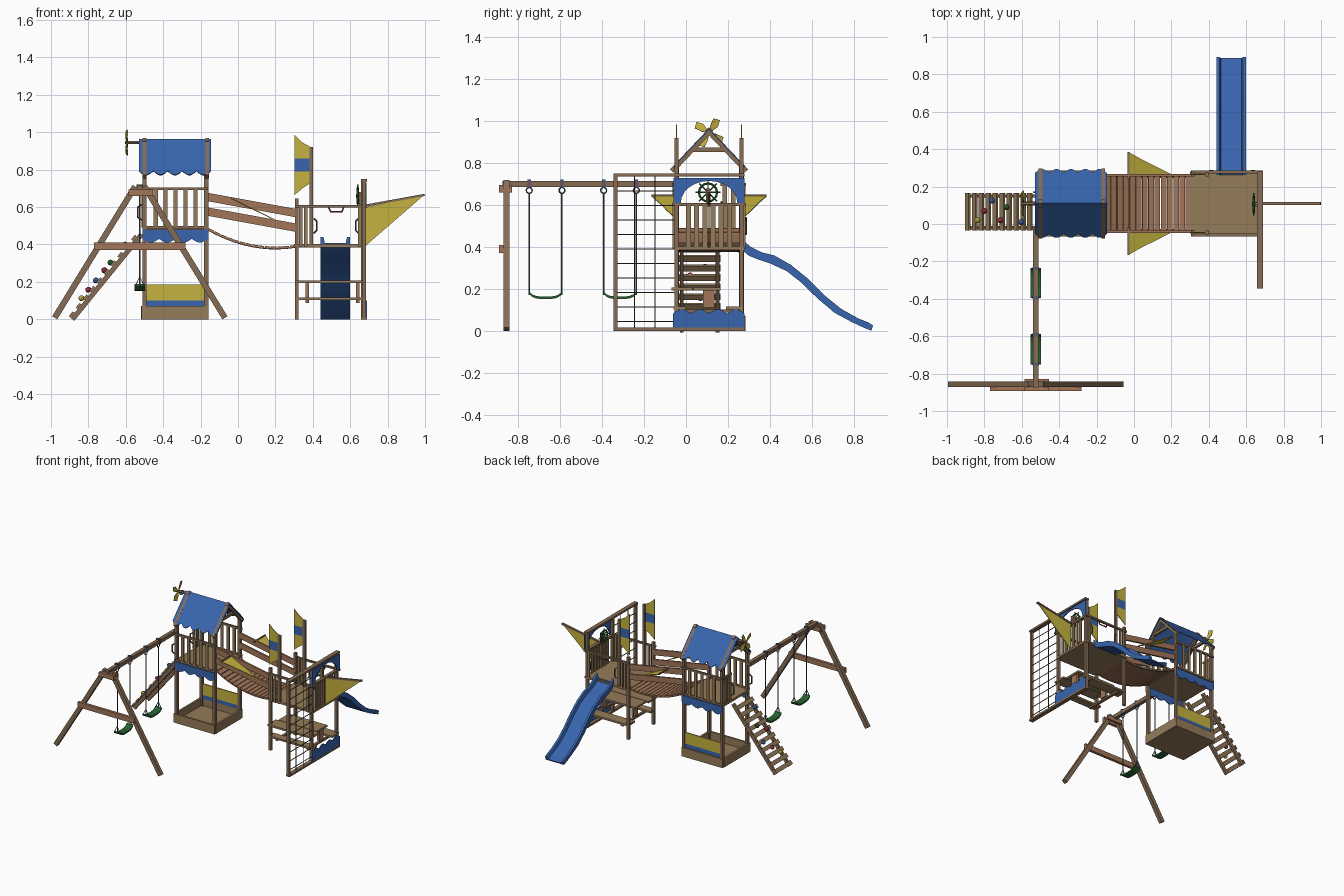
import bpy, bmesh
from math import sin, cos, pi
from mathutils import Vector as V

if "Cube" in bpy.data.objects:
    bpy.data.objects.remove(bpy.data.objects["Cube"])


def mat(name, c):
    m = bpy.data.materials.new(name)
    m.diffuse_color = (*c, 1)
    m.use_nodes = True
    m.node_tree.nodes["Principled BSDF"].inputs["Base Color"].default_value = m.diffuse_color
    return m


WOOD = mat("wood", (0.24, 0.15, 0.09))
TAN = mat("tan_wood", (0.30, 0.20, 0.10))
RED_WOOD = mat("red_wood", (0.36, 0.18, 0.10))
BLUE = mat("blue", (0.04, 0.13, 0.42))
YELLOW = mat("yellow", (0.56, 0.45, 0.05))
GREEN = mat("green", (0.02, 0.12, 0.03))
RED = mat("red", (0.35, 0.03, 0.06))
ROPE = mat("rope", (0.10, 0.08, 0.05))
CHAIN = mat("chain", (0.10, 0.10, 0.15))
X, Y, Z = V((1, 0, 0)), V((0, 1, 0)), V((0, 0, 1))


def mesh_obj(name, verts, faces, m):
    me = bpy.data.meshes.new(name)
    bm = bmesh.new()
    vs = [bm.verts.new(v) for v in verts]
    for f in faces:
        bm.faces.new([vs[i] for i in f])
    bmesh.ops.recalc_face_normals(bm, faces=bm.faces)
    bm.to_mesh(me)
    bm.free()
    me.materials.append(m)
    o = bpy.data.objects.new(name, me)
    bpy.context.collection.objects.link(o)
    return o


def panel(name, pts, origin, u, v, thick, m):
    """Flat outline in the u/v plane, given a thickness."""
    u, v, o = V(u), V(v), V(origin)
    n = u.cross(v).normalized() * thick / 2
    k = len(pts)
    base = [o + u * a + v * b for a, b in pts]
    faces = [range(k), range(k, 2 * k)] + [(i, (i + 1) % k, (i + 1) % k + k, i + k) for i in range(k)]
    return mesh_obj(name, [p - n for p in base] + [p + n for p in base], faces, m)


def box(name, x0, x1, y0, y1, z0, z1, m=WOOD):
    return panel(name, [(x0, y0), (x1, y0), (x1, y1), (x0, y1)], (0, 0, (z0 + z1) / 2), X, Y, z1 - z0, m)


def beam(name, p, q, w, h, side=Y, m=WOOD):
    """Bar from p to q: w wide along side, h thick."""
    p, q = V(p), V(q)
    d = q - p
    s = V(side).normalized()
    return panel(name, [(0, -w / 2), (1, -w / 2), (1, w / 2), (0, w / 2)], p, d, s, h, m)


def rope(name, pts, r=0.003, m=ROPE, cyclic=False):
    cu = bpy.data.curves.new(name, 'CURVE')
    cu.dimensions = '3D'
    cu.bevel_depth, cu.bevel_resolution, cu.use_fill_caps = r, 1, True
    s = cu.splines.new('POLY')
    s.points.add(len(pts) - 1)
    for sp, p in zip(s.points, pts):
        sp.co = (*p, 1)
    s.use_cyclic_u = cyclic
    cu.materials.append(m)
    o = bpy.data.objects.new(name, cu)
    bpy.context.collection.objects.link(o)
    o.select_set(True)
    return o


def ring(name, c, R, r, u, v, m):
    rope(name, [V(c) + u * R * cos(i * pi / 8) + v * R * sin(i * pi / 8) for i in range(16)], r, m, True)


def scallops(a0, a1, top, mid, low, n):
    """Band outline whose lower edge is n hanging lobes."""
    w = (a1 - a0) / n
    return [(a0, top), (a1, top)] + [(a1 - w * (i + t / 5), mid + (low - mid) * sin(pi * t / 5))
                                     for i in range(n) for t in range(5)] + [(a0, mid)]


# Roofed tower: posts, sandbox, deck
FRONT, BACK = -0.045, 0.265
for x in (-0.50, -0.17):
    for y in (FRONT, BACK):
        box("tower_post", x - .011, x + .011, y - .011, y + .011, 0, 0.79)
box("sandbox_floor", -0.51, -0.16, -0.05, 0.27, 0, 0.012, TAN)
for y in (FRONT - .01, BACK + .01):
    box("sandbox_side", -0.515, -0.16, y - .008, y + .008, 0, 0.07, TAN)
for x in (-0.51, -0.165):
    box("sandbox_end", x - .008, x + .008, -0.05, 0.27, 0, 0.07, TAN)
box("sandbox_back_blue", -0.49, -0.18, 0.26, 0.27, 0.07, 0.10, BLUE)
box("sandbox_back_yellow", -0.495, -0.175, 0.26, 0.27, 0.10, 0.187, YELLOW)
box("tower_deck", -0.51, -0.16, -0.05, 0.27, 0.472, 0.49, TAN)
for y in (FRONT - .014, BACK + .014):
    panel("deck_skirt", scallops(-0.51, -0.16, 0.48, 0.43, 0.41, 4), (0, y, 0), X, Z, 0.006, BLUE)
    box("tower_rail", -0.51, -0.16, y - .007, y + .007, 0.69, 0.705)
    box("tower_rail_low", -0.51, -0.16, y - .005, y + .005, 0.485, 0.50)
    for i in range(5):
        x = -0.44 + i * 0.053
        box("tower_slat", x - .011, x + .011, y - .005, y + .005, 0.49, 0.70, TAN)
for y in (0.185, 0.225):
    box("tower_side_slat", -0.515, -0.505, y - .011, y + .011, 0.49, 0.70, TAN)
box("tower_side_rail", -0.517, -0.503, 0.165, 0.265, 0.69, 0.705)

# Roof
for s in (-1, 1):
    d = V((0, s * 0.18, -0.19))
    d.normalize()
    panel("roof_panel", scallops(-0.53, -0.145, 0, 0.235, 0.265, 5), (0, 0.11, 0.963), X, d, 0.005, BLUE)
    for x in (-0.50, -0.165):
        beam("roof_rafter", V((x, 0.11 - s * .012, 0.962)), V((x, 0.11 + s * 0.178, 0.762)), 0.02, 0.024, X)
for x in (-0.50, -0.165):
    box("roof_tie", x - .008, x + .008, 0.03, 0.19, 0.853, 0.875)
    
# Pinwheel
rope("pinwheel_axle", [(-0.605, 0.11, 0.945), (-0.49, 0.11, 0.945)], 0.01, WOOD)
for k in range(4):
    a = pi * (0.33 + k / 2)
    u, v = V((0, cos(a), sin(a))), V((0.25, -sin(a), cos(a)))
    panel("pinwheel_blade", [(0, 0), (.045, -.022), (.078, -.014), (.07, .016), (.03, .012)],
          (-0.595, 0.11, 0.945), u, v, 0.005, YELLOW)

# Climbing ramp with holds
r0, r1 = V((-0.885, 0, 0)), V((-0.515, 0, 0.455))
rd = (r1 - r0).normalized()
rn = V((-rd.z, 0, rd.x))
for y in (-0.02, 0.15):
    beam("ramp_stringer", r0 + Y * y, r1 + Y * y, 0.018, 0.026)
for i in range(10):
    c = r0.lerp(r1, 0.03 + i * 0.1) + rn * 0.02
    beam("ramp_slat", c - rd * .016, c + rd * .016, 0.20, 0.012, Y, TAN).location.y = 0.065
for t, y, m in ((.2, .02, YELLOW), (.3, .07, RED), (.41, .125, BLUE), (.53, .02, RED), (.62, .09, GREEN), (.83, .01, BLUE)):
    c = r0.lerp(r1, t) + rn * 0.034 + Y * y
    bm = bmesh.new()
    bmesh.ops.create_icosphere(bm, subdivisions=2, radius=0.016)
    me = bpy.data.meshes.new("climbing_hold")
    bm.to_mesh(me)
    bm.free()
    me.materials.append(m)
    o = bpy.data.objects.new("climbing_hold", me)
    o.location = c
    bpy.context.collection.objects.link(o)

# Swing frame
SX = -0.525
box("swing_beam", SX - .014, SX + .014, -0.875, -0.03, 0.685, 0.715)
for s in (-1, 1):
    beam("swing_leg", (SX + s * 0.455, -0.857, 0.008), (SX + s * 0.025, -0.857, 0.71), 0.028, 0.032)
box("swing_cross_brace", -0.77, -0.28, -0.893, -0.871, 0.37, 0.41, RED_WOOD)
box("swing_top_plate", -0.585, -0.455, -0.893, -0.871, 0.66, 0.695, RED_WOOD)
box("swing_top_plate_inner", -0.585, -0.455, -0.845, -0.83, 0.66, 0.695, RED_WOOD)
for yc in (-0.67, -0.315):
    ts = [-1 + i / 5 for i in range(11)]
    prof = [(t * .08, .152 + .024 * t ** 4) for t in ts]
    prof += [(a, b + .012) for a, b in reversed(prof)]
    panel("swing_seat", prof, (SX, yc, 0), Y, Z, 0.055, GREEN)
    for s in (-1, 1):
        y = yc + s * 0.078
        rope("swing_chain", [(SX, y, 0.175), (SX, y, 0.66)], 0.004, CHAIN)
        ring("swing_hook", (SX, y, 0.67), 0.014, 0.004, Y, Z, CHAIN)
        box("swing_bracket", SX - .017, SX + .017, y - .008, y + .008, 0.682, 0.722, CHAIN)
        rope("seat_bridle", [(SX - .026, y, .172), (SX, y, .23), (SX + .026, y, .172)], .003, CHAIN)


# Sagging bridge
def sag(x):
    return 0.383 + 0.1 * ((0.2 - x) / 0.36) ** 2


for i in range(14):
    a, b = -0.158 + i * 0.0335, -0.129 + i * 0.0335
    beam("bridge_plank", (a, 0.11, sag(a)), (b, 0.11, sag(b)), 0.29, 0.012, Y, RED_WOOD)
for s in (-1, 1):
    y = 0.11 + s * 0.15
    for z in (0.655, 0.577):
        beam("bridge_rail", (-0.17, y, z), (0.315, y, z - 0.088), 0.014, 0.044, Y, RED_WOOD)
    rope("bridge_rope", [(-0.16 + i * .047, 0.11 + s * .14, sag(-0.16 + i * .047) - .006) for i in range(11)], 0.004)
    # Side wings on the bridge
    panel("bridge_wing", [(0, 0), (.12, 0), (.075, .35), (.045, .62), (0, 1)], (-0.03, 0.11 + s * .155, 0.643),
          Y * s, (0.23, 0, -0.113), 0.005, YELLOW)
    beam("wing_spar", (-0.03, y - s * .02, 0.645), (-0.03, y + s * 0.125, 0.645), 0.01, 0.01, X)

# Ship tower: posts, deck, rails, flags
box("ship_deck", 0.30, 0.685, -0.05, 0.28, 0.385, 0.402, TAN)
for s, y in ((-1, FRONT), (1, BACK)):
    box("ship_post", 0.304, 0.324, y - .01, y + .01, 0, 0.645)
    box("ship_bow_post", 0.658, 0.68, y - .01, y + .01, 0, 0.74)
    box("flag_pole", 0.383, 0.402, y - .01, y + .01, 0.385, 0.92)
    o = y + s * .014
    box("ship_rail", 0.305, 0.69, o - .008, o + .008, 0.597, 0.61)
    for x in (0.335, 0.362, 0.65):
        box("ship_slat", x - .009, x + .009, o - .005, o + .005, 0.39, 0.60, TAN)
    panel("flag_top", [(.39, .92), (.345, .945), (.303, .985), (.303, .86), (.39, .86)], (0, y, 0), X, Z, .006, YELLOW)
    panel("flag_band", [(.303, .79), (.39, .79), (.39, .86), (.303, .86)], (0, y, 0), X, Z, .006, BLUE)
    panel("flag_bottom", [(.39, .79), (.303, .79), (.303, .665), (.345, .70), (.39, .73)], (0, y, 0), X, Z, .006, YELLOW)
for x in (0.405, 0.645):
    s = 1 if x < 0.5 else -1
    rope("grab_handle", [(x, 0.285, .46), (x + s * .015, 0.285, .475), (x + s * .015, 0.285, .525), (x, 0.285, .54)], .005)
for y in (-0.05, 0.17):
    rope("ramp_handle", [(-.512, y, .53), (-.535, y, .545), (-.535, y, .60), (-.512, y, .615)], .005)
rope("slide_handle", [(.485, .279, .598), (.495, .279, .575), (.555, .279, .575), (.565, .279, .598)], .005, RED)

# Bow: slats, arch, wheel, sail
for i in range(6):
    y = 0.012 + i * 0.039
    box("bow_slat", 0.668, 0.678, y - .012, y + .012, 0.39, 0.60, TAN)
box("bow_rail", 0.66, 0.685, -0.055, 0.275, 0.595, 0.61)
arch = [(-.06, .61), (-.06, .728), (.28, .728), (.28, .61)]
arch += [(.11 + .135 * cos(i * pi / 12), .61 + .105 * sin(i * pi / 12)) for i in range(13)]
panel("bow_arch", arch, (0.684, 0, 0), Y, Z, 0.008, BLUE)
wc = V((0.64, 0.105, 0.66))
ring("ship_wheel_rim", wc, 0.043, 0.006, Y, Z, GREEN)
for k in range(4):
    d = V((0, cos(k * pi / 4), sin(k * pi / 4))) * 0.06
    rope("ship_wheel_spoke", [wc - d, wc + d], 0.004, GREEN)
rope("ship_wheel_axle", [(0.632, .105, .66), (.655, .105, .66)], 0.012, WOOD)
box("ship_wheel_stand", 0.648, 0.668, 0.095, 0.115, 0.60, 0.68)
panel("bow_sail", [(.685, .60), (.99, .66), (.685, .395)], (0, 0.11, 0), X, Z, 0.006, YELLOW)
beam("bowsprit", (0.64, 0.11, 0.60), (0.998, 0.11, 0.665), 0.016, 0.012)

# Climbing net
box("net_top_beam", 0.658, 0.69, -0.345, 0.28, 0.735, 0.75)
box("net_foot_beam", 0.658, 0.69, -0.345, 0.28, 0, 0.015)
box("net_post", 0.665, 0.685, -0.345, -0.327, 0, 0.745)
for y in (-0.245, -0.148):
    rope("net_rope_upright", [(.675, y, .01), (.675, y, .74)])
for i in range(10):
    rope("net_rope_cross", [(.675, -.335, .045 + i * .069), (.675, -.05, .045 + i * .069)])

# Counter, bench and lower panel under the ship deck
box("counter_top", 0.305, 0.685, -0.068, 0.03, 0.193, 0.207, TAN)
box("counter_top", 0.325, 0.66, 0.035, 0.165, 0.193, 0.207, TAN)
box("table_pedestal", 0.36, 0.38, 0.08, 0.135, 0.11, 0.193, RED_WOOD)
box("table_pedestal", 0.63, 0.65, 0.08, 0.135, 0.11, 0.193, RED_WOOD)
for y0, y1 in ((-0.06, 0.0), (0.19, 0.275)):
    box("bench", 0.31, 0.685, y0, y1, 0.102, 0.116, TAN)
for x in (0.37, 0.64):
    box("bench_support", x - .01, x + .01, -0.05, 0.27, 0.088, 0.102)
panel("bow_skirt", scallops(-.062, .28, .015, .082, .102, 4), (0.686, 0, 0), Y, Z, 0.006, BLUE)

# Slide: trough section swept along its path
tops = [(.262, .44), (.31, .40), (.36, .375), (.42, .36), (.5, .315), (.58, .25), (.66, .17), (.74, .105), (.82, .06), (.87, .04), (.892, .026)]
lows = [(.262, .39), (.30, .358), (.34, .342), (.40, .322), (.48, .285), (.55, .23), (.63, .152), (.71, .085), (.79, .042), (.85, .014), (.885, 0)]
verts, faces = [], []
for (ty, tz), (by, bz) in zip(tops, lows):
    fy, fz = by + (ty - by) * .35, bz + (tz - bz) * .35
    for x, y, z in ((.44, ty, tz), (.457, ty, tz), (.464, fy, fz), (.576, fy, fz), (.583, ty, tz), (.60, ty, tz), (.60, by, bz), (.44, by, bz)):
        verts.append((x, y, z))
for s in range(len(tops) - 1):
    faces += [(s * 8 + k, s * 8 + (k + 1) % 8, s * 8 + 8 + (k + 1) % 8, s * 8 + 8 + k) for k in range(8)]
e = len(verts) - 8
faces += [range(8), range(e, e + 8)]
slide = mesh_obj("slide", verts, faces, BLUE)

# Turn ropes into meshes and smooth the rounded parts
slide.select_set(True)
bpy.context.view_layer.objects.active = slide
bpy.ops.object.convert(target='MESH')
bpy.ops.object.shade_smooth_by_angle(angle=0.6)
